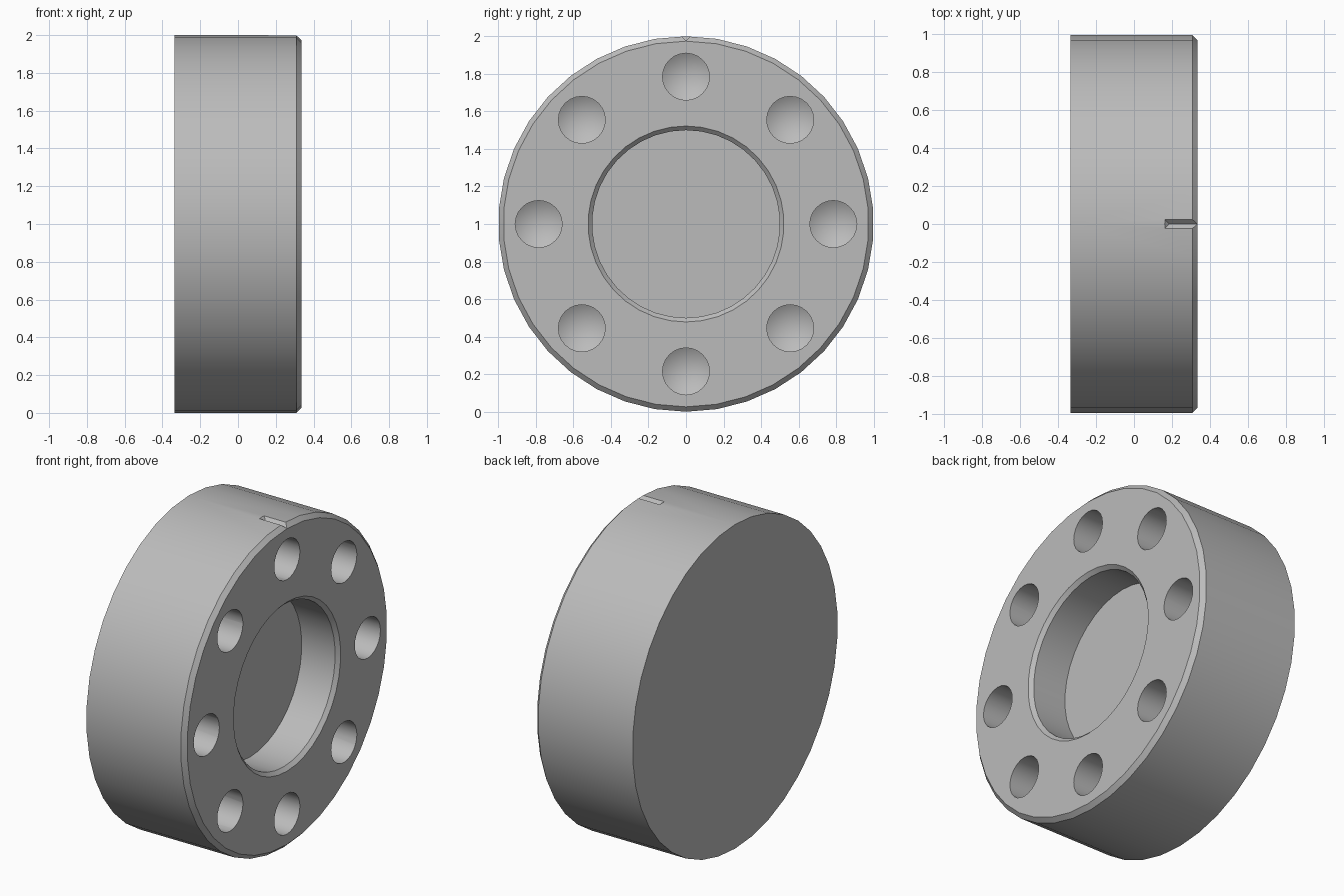
import bpy, bmesh, math
from mathutils import Vector

cube = bpy.data.objects.get("Cube")
if cube:
    bpy.data.objects.remove(cube)

steel = bpy.data.materials.new("steel grey")
steel.use_nodes = True
grey = (0.5, 0.5, 0.5, 1)
steel.diffuse_color = grey
steel.node_tree.nodes["Principled BSDF"].inputs["Base Color"].default_value = grey

FACE = 0.335  # x of the drilled face


def add_object(name, bm):
    bmesh.ops.recalc_face_normals(bm, faces=bm.faces)
    mesh = bpy.data.meshes.new(name)
    bm.to_mesh(mesh)
    bm.free()
    mesh.materials.append(steel)
    obj = bpy.data.objects.new(name, mesh)
    bpy.context.collection.objects.link(obj)
    return obj


def lathe(bm, profile, sides, y=0, z=1):
    """Turn (x, radius) points round an axis along x; zero radius makes a tip."""
    rings = []
    for x, r in profile:
        count = sides if r else 1
        rings.append([bm.verts.new((x, y + r * math.sin(math.tau * i / sides),
                                    z + r * math.cos(math.tau * i / sides)))
                      for i in range(count)])
    for a, b in zip(rings, rings[1:]):
        for i in range(sides):
            j = (i + 1) % sides
            corners = [a[i % len(a)], a[j % len(a)], b[j % len(b)], b[i % len(b)]]
            bm.faces.new(list(dict.fromkeys(corners)))
    for ring in (rings[0], rings[-1]):
        if len(ring) > 1:
            bm.faces.new(ring)


# Body with chamfered rim and a shallow chamfered bore
bm = bmesh.new()
lathe(bm, [(-FACE, 1), (FACE - 0.026, 1), (FACE, 0.974), (FACE, 0.522),
           (FACE - 0.022, 0.5), (FACE - 0.25, 0.5)], 38)
flange = add_object("flange", bm)

# Ring of blind drilled holes with conical bottoms
bm = bmesh.new()
for k in range(8):
    angle = math.tau * k / 8
    lathe(bm, [(FACE + 0.1, 0.125), (0, 0.125), (-0.075, 0)], 24,
          0.785 * math.sin(angle), 1 + 0.785 * math.cos(angle))
holes = add_object("hole_cutter", bm)

# V-shaped index notch on top of the rim, with a sloped inner end
bm = bmesh.new()
top, floor = 2.02, 1.975
ends = []
for shift in (0, 1):
    points = [(0.142, -0.045, top), (0.142, 0.045, top), (0.187, 0, floor)]
    ends.append([bm.verts.new((0.4 if shift else x, y, z)) for x, y, z in points])
for ring in ends:
    bm.faces.new(ring)
for i in range(3):
    j = (i + 1) % 3
    bm.faces.new((ends[0][i], ends[0][j], ends[1][j], ends[1][i]))
notch = add_object("notch_cutter", bm)

bpy.context.view_layer.objects.active = flange
flange.select_set(True)
for cutter in (holes, notch):
    mod = flange.modifiers.new(cutter.name, "BOOLEAN")
    mod.operation = "DIFFERENCE"
    mod.solver = "EXACT"
    mod.object = cutter
    bpy.ops.object.modifier_apply(modifier=mod.name)
    bpy.data.objects.remove(cutter)

bpy.ops.object.select_all(action="DESELECT")
flange.select_set(True)
bpy.ops.object.shade_smooth_by_angle(angle=math.radians(25))
